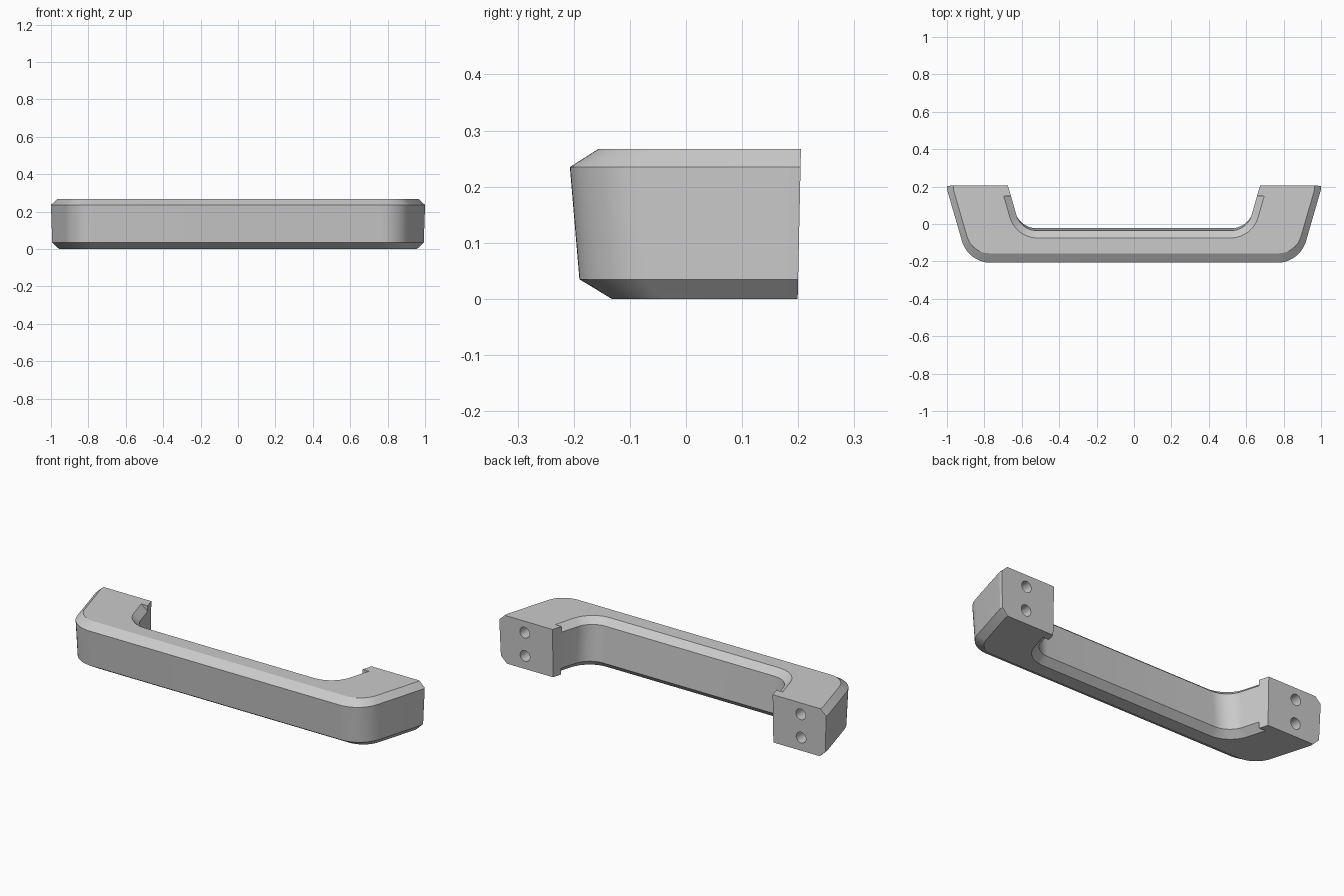
import bpy, bmesh, math
from mathutils import Vector

cube = bpy.data.objects.get("Cube")
if cube:
    bpy.data.objects.remove(cube)

grey = bpy.data.materials.new("plain_grey")
grey.use_nodes = True
colour = (0.59, 0.59, 0.59, 1)
grey.diffuse_color = colour
grey.node_tree.nodes["Principled BSDF"].inputs["Base Color"].default_value = colour

SLOPE = 0.29   # sideways lean of the legs
NOTCH = 0.15   # where the inner chamfer stops


def fillet(a, corner, b, radius, steps=12):
    """Points of a rounded corner between the lines to a and b."""
    a, corner, b = Vector(a), Vector(corner), Vector(b)
    u, v = (a - corner).normalized(), (b - corner).normalized()
    half = u.angle(v) / 2
    centre = corner + (u + v).normalized() * radius / math.sin(half)
    start = (corner + u * radius / math.tan(half) - centre).normalized()
    end = (corner + v * radius / math.tan(half) - centre).normalized()
    return [centre + start.slerp(end, i / steps) * radius for i in range(steps + 1)]


def mirrored(points):
    return [Vector((-p[0], p[1])) for p in reversed(points)]


def outline(z, side, front, inner):
    """U-shaped loop at height z, with insets on the side, front and inside."""
    back = 0.199 + 0.022 * z
    kink = back - 0.018
    x = 0.992 + 0.035 * z - side
    y = -0.187 - 0.085 * z + front
    corner = (x - SLOPE * (kink - y), y)
    outer = [(x, back), (x, kink)]
    outer += fillet((x, kink), corner, (0, y), 0.16 - side)

    # inner edge, widened by the chamfer below the notch
    wall = -0.02 - 0.065 * z
    y = wall - inner
    root = 0.674 - SLOPE * back
    edge = root + inner * 1.04
    corner = (edge + SLOPE * y, y)
    top = (edge + SLOPE * NOTCH, NOTCH)
    inside = [(root + SLOPE * back, back), (root + SLOPE * NOTCH, NOTCH), top]
    inside += fillet(top, corner, (0, y), 0.115 + inner)
    loop = outer + mirrored(outer) + mirrored(inside)[::-1] + inside[::-1]
    return [(p[0], p[1], z) for p in loop]


# Handle body: stacked outlines with chamfered top and bottom
bm = bmesh.new()
levels = [outline(0, 0.035, 0.055, 0.037), outline(0.035, 0, 0, 0),
          outline(0.235, 0, 0, 0), outline(0.267, 0.035, 0.053, 0.037)]
rings = [[bm.verts.new(p) for p in level] for level in levels]
count = len(rings[0])
for low, high in zip(rings, rings[1:]):
    for i in range(count):
        j = (i + 1) % count
        bm.faces.new((low[i], low[j], high[j], high[i]))
bm.faces.new(rings[0])
bm.faces.new(rings[-1])
bmesh.ops.remove_doubles(bm, verts=bm.verts, dist=0.0001)
bmesh.ops.recalc_face_normals(bm, faces=bm.faces)
mesh = bpy.data.meshes.new("pull_handle")
bm.to_mesh(mesh)
bm.free()
mesh.materials.append(grey)
handle = bpy.data.objects.new("pull_handle", mesh)
bpy.context.collection.objects.link(handle)

# Screw holes drilled into both mounting faces
for sx in (-1, 1):
    for z in (0.073, 0.203):
        bpy.ops.mesh.primitive_cylinder_add(
            vertices=32, radius=0.03, depth=0.3,
            location=(sx * 0.845, 0.23, z), rotation=(math.pi / 2, 0, 0))
        drill = bpy.context.object
        drill.name = "screw_hole_cutter"
        drill.data.materials.append(grey)
        drill.hide_render = True
        cut = handle.modifiers.new("screw_hole", "BOOLEAN")
        cut.operation = "DIFFERENCE"
        cut.solver = "EXACT"
        cut.object = drill
        bpy.ops.object.select_all(action="DESELECT")
        handle.select_set(True)
        bpy.context.view_layer.objects.active = handle
        bpy.ops.object.modifier_apply(modifier=cut.name)
        bpy.data.objects.remove(drill)

bpy.ops.object.shade_smooth_by_angle(angle=math.radians(12))
